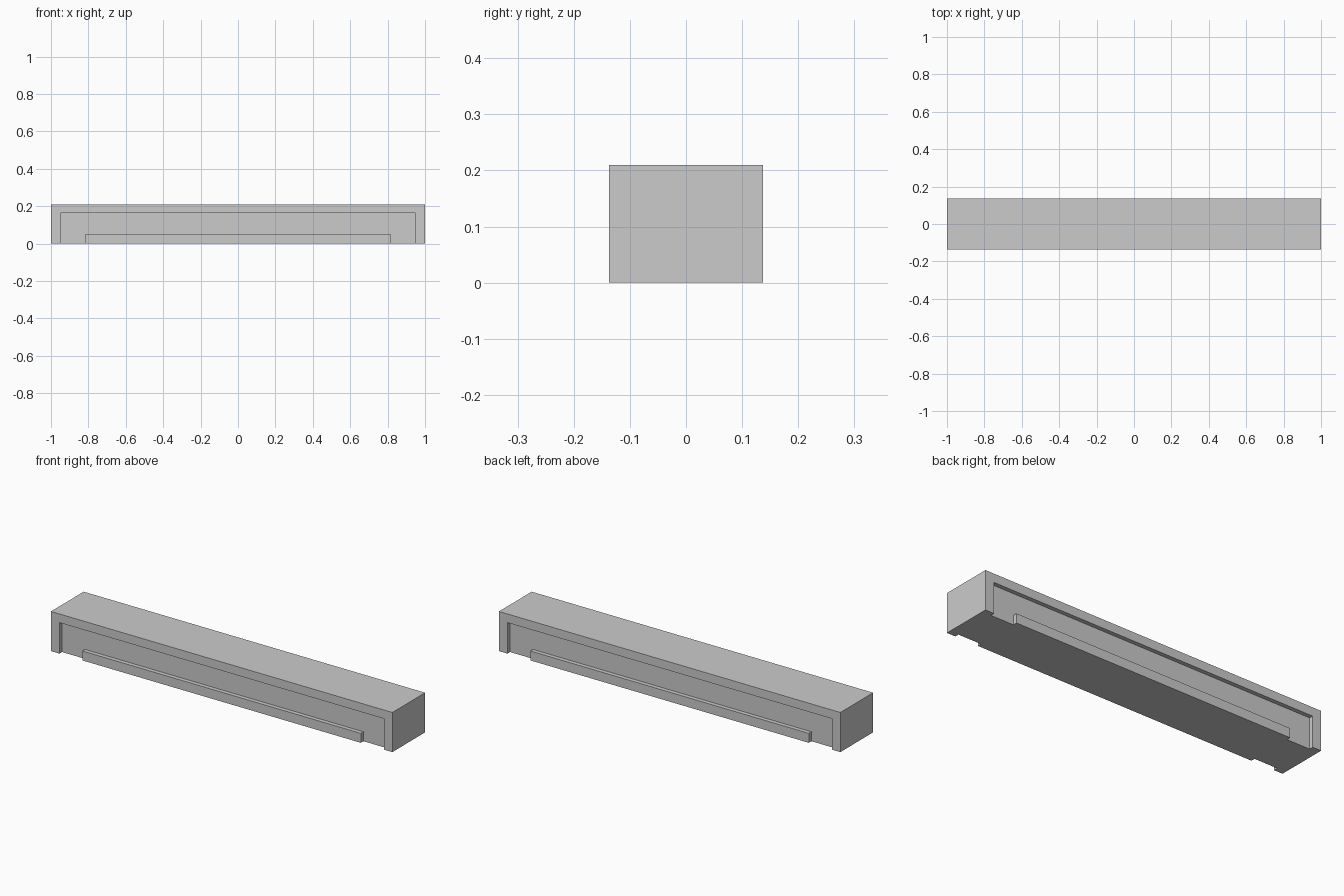
import bpy, bmesh

if "Cube" in bpy.data.objects:
    bpy.data.objects.remove(bpy.data.objects["Cube"])

HALF_L, HALF_D, H = 1.0, 0.137, 0.21
DEPTH = 0.022  # recess depth


def prism(name, outline, y0, y1):
    """Extrude an x-z outline from y0 to y1."""
    bm = bmesh.new()
    face = bm.faces.new([bm.verts.new((x, y0, z)) for x, z in outline])
    out = bmesh.ops.extrude_face_region(bm, geom=[face])
    verts = [g for g in out["geom"] if isinstance(g, bmesh.types.BMVert)]
    bmesh.ops.translate(bm, verts=verts, vec=(0, y1 - y0, 0))
    bmesh.ops.recalc_face_normals(bm, faces=bm.faces)
    mesh = bpy.data.meshes.new(name)
    bm.to_mesh(mesh)
    bm.free()
    obj = bpy.data.objects.new(name, mesh)
    bpy.context.collection.objects.link(obj)
    return obj


# Main beam
beam = prism("beam", [(-HALF_L, 0), (HALF_L, 0), (HALF_L, H), (-HALF_L, H)],
             -HALF_D, HALF_D)

# Arched recess around the low plinth strip, cut into front and back
half = [(0.815, 0.05), (0.815, -0.1), (0.95, -0.1), (0.95, 0.164)]
arch = half + [(-x, z) for x, z in reversed(half)]
for side, s in (("front", -1), ("back", 1)):
    cutter = prism(side + "_recess_cutter", arch,
                   s * (HALF_D - DEPTH), s * (HALF_D + 0.1))
    cutter.hide_render = True
    cutter.hide_set(True)
    mod = beam.modifiers.new(side + "_recess", "BOOLEAN")
    mod.operation = "DIFFERENCE"
    mod.solver = "EXACT"
    mod.object = cutter
